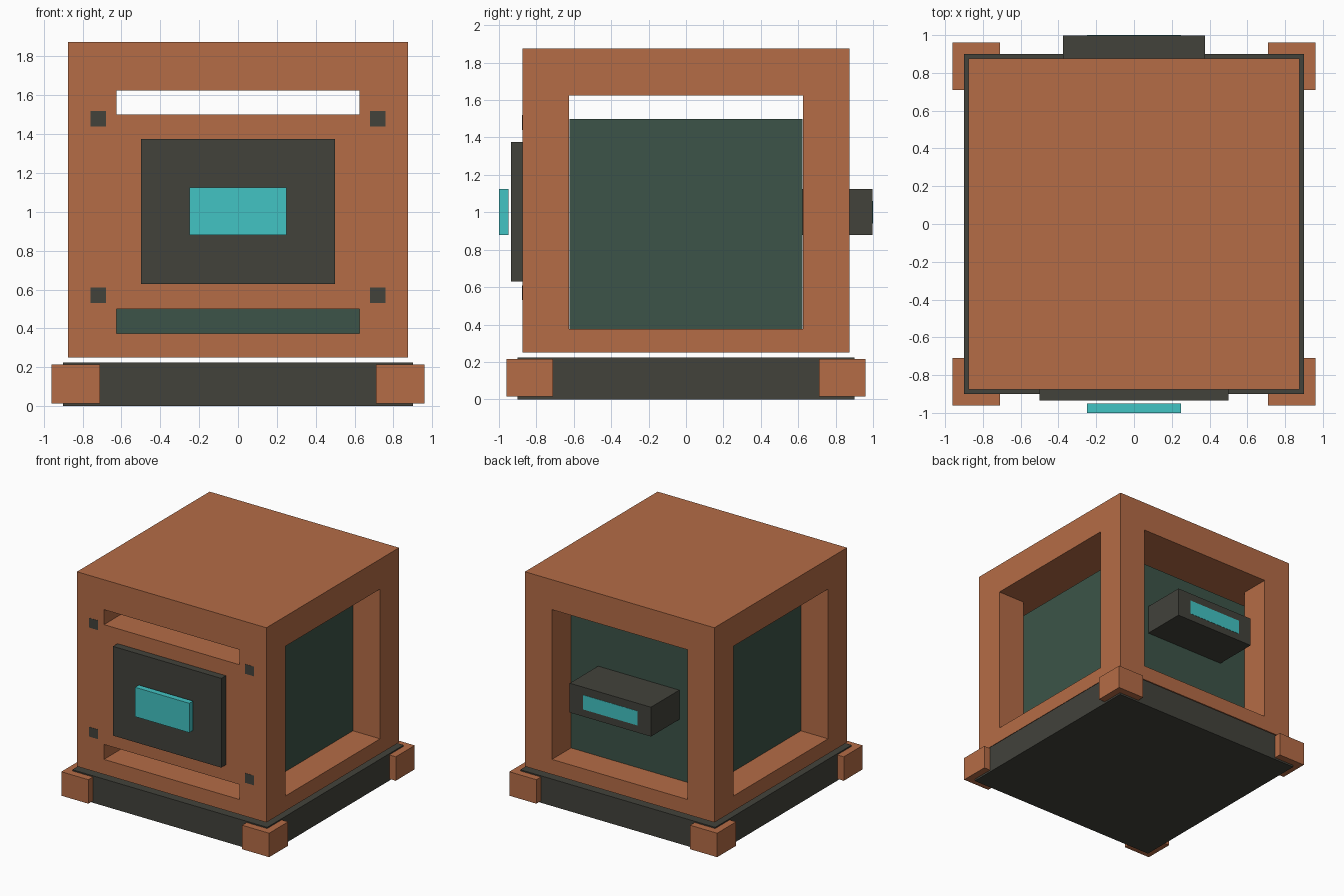
import bpy

if "Cube" in bpy.data.objects:
    bpy.data.objects.remove(bpy.data.objects["Cube"], do_unlink=True)


def material(name, rgb):
    """Flat colour given as 0-255 display values, stored linear."""
    lin = [((c / 255 + 0.055) / 1.055) ** 2.4 for c in rgb]
    m = bpy.data.materials.new(name)
    m.use_nodes = True
    m.diffuse_color = (*lin, 1)
    m.node_tree.nodes["Principled BSDF"].inputs["Base Color"].default_value = (*lin, 1)
    return m


copper = material("copper", (181, 108, 70))
charcoal = material("charcoal", (66, 66, 59))
green = material("dark green", (60, 84, 72))
teal = material("teal", (66, 195, 195))


def box(name, x, y, z, mat=None):
    """Box from (min, max) pairs on each axis."""
    spans = (x, y, z)
    bpy.ops.mesh.primitive_cube_add(size=1, location=[(a + b) / 2 for a, b in spans])
    ob = bpy.context.object
    ob.name = name
    ob.scale = [b - a for a, b in spans]
    bpy.ops.object.transform_apply(location=False, rotation=False, scale=True)
    if mat:
        ob.data.materials.append(mat)
    return ob


def cut(target, x, y, z):
    """Subtract a box from the target and discard the cutter."""
    cutter = box("cutter", x, y, z)
    cutter.hide_render = True
    mod = target.modifiers.new("opening", 'BOOLEAN')
    mod.operation = 'DIFFERENCE'
    mod.solver = 'EXACT'
    mod.object = cutter
    bpy.context.view_layer.objects.active = target
    bpy.ops.object.modifier_apply(modifier=mod.name)
    bpy.data.objects.remove(cutter, do_unlink=True)


def sym(h):
    return (-h, h)


OUT, IN = 0.875, 0.625

# Base slab with corner feet
box("base", sym(0.9), sym(0.9), (0, 0.225), charcoal)
for sx, side in ((-1, "right"), (1, "left")):
    for sy, end in ((-1, "front"), (1, "back")):
        box(f"{end}_{side}_foot", sorted((sx * 0.71, sx * 0.96)),
            sorted((sy * 0.71, sy * 0.96)), (0.015, 0.215), copper)

# Casing: open on the sides and back, slotted in front
casing = box("casing", sym(OUT), sym(OUT), (0.25, 1.875), copper)
cut(casing, sym(1.2), sym(IN), (0.375, 1.625))
cut(casing, sym(IN), (-0.5, 1.2), (0.375, 1.625))
for low, high in ((0.375, 0.5), (1.5, 1.625)):
    cut(casing, sym(IN), (-1.2, -0.5), (low, high))

# Inner block, leaving a gap below the roof
box("core", sym(IN - 0.001), sym(IN - 0.001), (0.375, 1.5), green)

# Front panel with its floating display
box("front_panel", sym(0.5), (-0.935, -OUT), (0.63, 1.375), charcoal)
box("front_display", sym(0.25), (-1, -0.95), (0.88, 1.125), teal)

# Small bolts nearly flush with the front
for bx in (-0.72, 0.72):
    for bz in (0.57, 1.48):
        box("front_bolt", (bx - 0.04, bx + 0.04), (-OUT - 0.002, -OUT + 0.02),
            (bz - 0.04, bz + 0.04), charcoal)

# Rear port with a flush light strip
box("rear_port", sym(0.375), (IN - 0.02, 0.998), (0.88, 1.125), charcoal)
box("rear_light", sym(0.25), (0.995, 1), (0.94, 1.06), teal)
